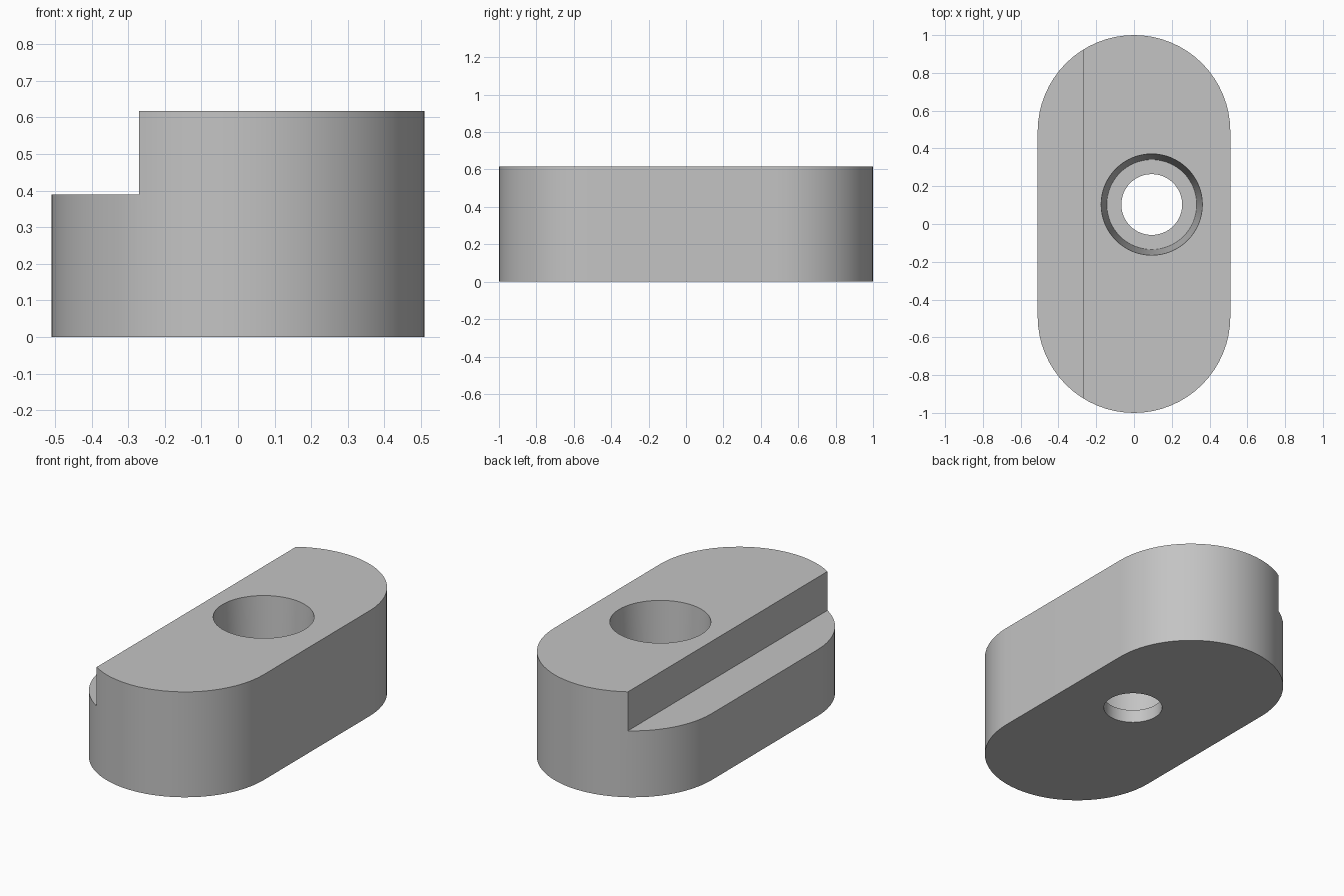
import bpy, bmesh
from math import cos, sin, pi

cube = bpy.data.objects.get("Cube")
if cube:
    bpy.data.objects.remove(cube, do_unlink=True)

HALF_WIDTH, HALF_LENGTH, HEIGHT = 0.51, 1.0, 0.617
STEP_X, STEP_Z = -0.27, 0.389
BORE_X, BORE_Y = 0.094, 0.103
SEGMENTS = 64

grey = bpy.data.materials.new("light grey")
grey.use_nodes = True
colour = (0.55, 0.55, 0.55, 1)
grey.diffuse_color = colour
grey.node_tree.nodes["Principled BSDF"].inputs["Base Color"].default_value = colour


def loft(name, rings):
    """Closed solid joining equal-sized rings of points, bottom to top."""
    bm = bmesh.new()
    loops = [[bm.verts.new(p) for p in ring] for ring in rings]
    count = len(loops[0])
    for low, high in zip(loops, loops[1:]):
        for i in range(count):
            j = (i + 1) % count
            bm.faces.new((low[i], low[j], high[j], high[i]))
    bm.faces.new(loops[0][::-1])
    bm.faces.new(loops[-1])
    mesh = bpy.data.meshes.new(name)
    bm.to_mesh(mesh)
    bm.free()
    mesh.materials.append(grey)
    obj = bpy.data.objects.new(name, mesh)
    bpy.context.collection.objects.link(obj)
    return obj


def circle(radius, z):
    angles = [2 * pi * i / SEGMENTS for i in range(SEGMENTS)]
    return [(BORE_X + radius * cos(a), BORE_Y + radius * sin(a), z) for a in angles]


def stadium(z):
    half = SEGMENTS // 2
    offset = HALF_LENGTH - HALF_WIDTH
    points = []
    for start, shift in ((0, offset), (pi, -offset)):
        for i in range(half + 1):
            a = start + pi * i / half
            points.append((HALF_WIDTH * cos(a), shift + HALF_WIDTH * sin(a), z))
    return points


def rectangle(x0, x1, y, z):
    return [(x0, -y, z), (x1, -y, z), (x1, y, z), (x0, y, z)]


# Rounded block
body = loft("stepped_block", [stadium(0), stadium(HEIGHT)])

# Cutters: side step, and tapered counterbore with a narrow through hole
step_cutter = loft("step_cutter", [rectangle(-1, STEP_X, 1.2, z) for z in (STEP_Z, 1)])
hole_cutter = loft("hole_cutter", [circle(0.161, -0.1), circle(0.161, 0.3)])
floor_z, floor_r, top_r, extra = 0.077, 0.238, 0.268, 0.1
slope = (top_r - floor_r) / (HEIGHT - floor_z)
bore_cutter = loft("counterbore_cutter", [circle(floor_r, floor_z),
                                          circle(top_r + slope * extra, HEIGHT + extra)])

bpy.ops.object.select_all(action="DESELECT")
bpy.context.view_layer.objects.active = body
body.select_set(True)
for cutter in (step_cutter, bore_cutter, hole_cutter):
    cutter.hide_render = True
    mod = body.modifiers.new(cutter.name, "BOOLEAN")
    mod.operation, mod.solver, mod.object = "DIFFERENCE", "EXACT", cutter
    bpy.ops.object.modifier_apply(modifier=mod.name)
    bpy.data.objects.remove(cutter, do_unlink=True)

# Smooth curved walls, crisp rims
bpy.ops.object.shade_smooth_by_angle(angle=pi / 6)
